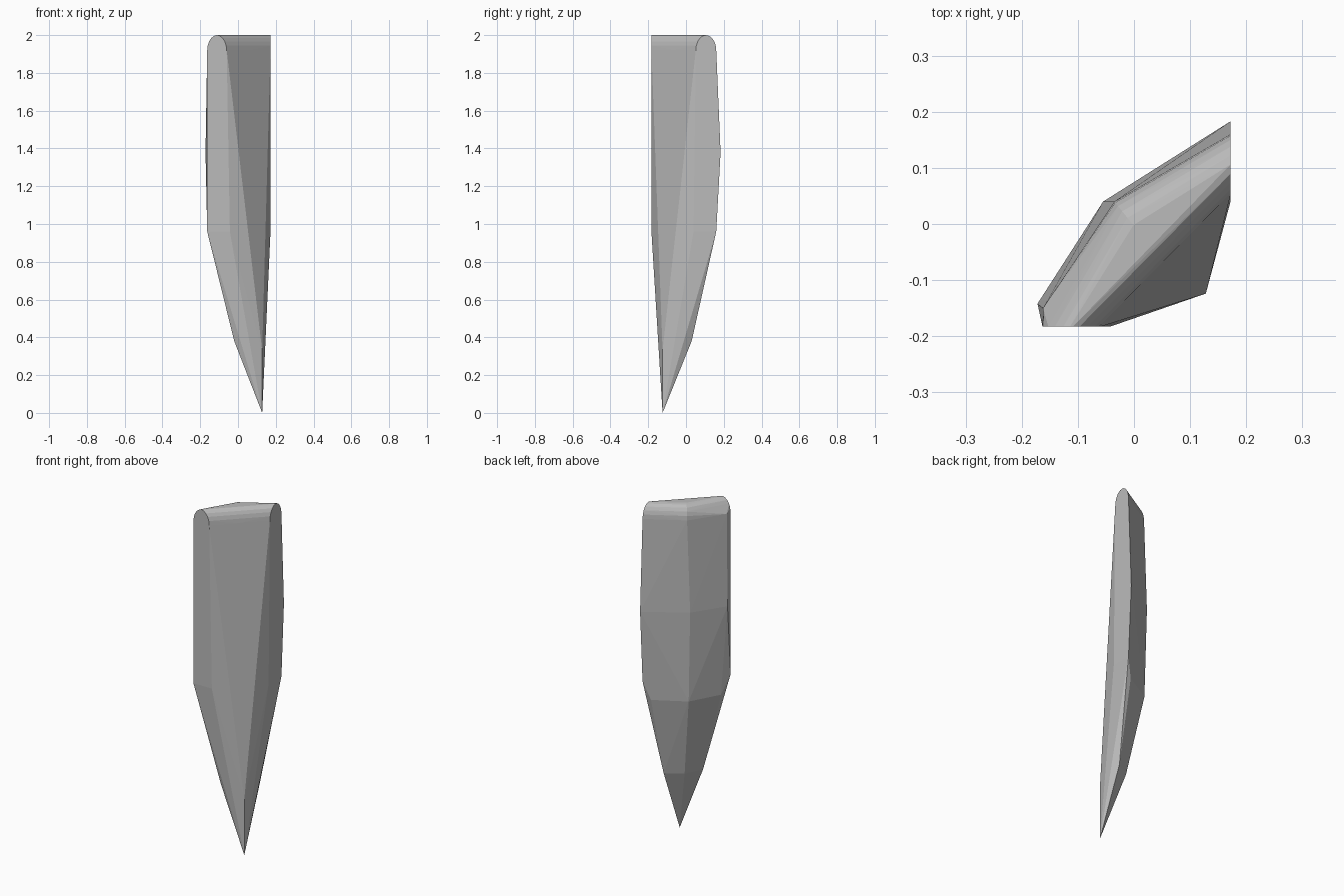
import bpy, bmesh, math
from mathutils import Vector

cube = bpy.data.objects.get("Cube")
if cube:
    bpy.data.objects.remove(cube)

SHOULDER = 1.92   # where the rounded top edge begins
ROUND = 0.054     # half thickness of the rounded edge
ARC_STEPS = 5


def arc(outer, inner, radius):
    """Rounded crest across the thickness, from outer to inner side."""
    a, b = Vector(outer), Vector(inner)
    across = (b - a).normalized()
    pts = []
    for i in range(ARC_STEPS + 1):
        t = math.pi / 2 * i / ARC_STEPS
        inset = across * radius * (1 - math.cos(t))
        z = SHOULDER + (2 - SHOULDER) * math.sin(t)
        pts += [(*(a + inset), z), (*(b - inset), z)]
    return pts


# Rounded top at the two flat ends and at the middle of the back ridge
points = arc((-0.163, -0.183), (-0.06, -0.183), ROUND)
points += arc((0.172, 0.16), (0.172, 0.052), ROUND)
points += arc((-0.035, 0.04), (0.053, -0.069), ROUND)
points += [(-0.162, -0.15, SHOULDER)]

# Sections of the bulging back and the tapering blade, by height
sections = {
    1.38: [(-0.172, -0.142), (-0.165, -0.183), (-0.055, 0.04), (0.172, 0.183)],
    0.96: [(-0.163, -0.183), (-0.043, -0.183), (0.172, 0.16), (0.172, 0.04)],
    0.85: [(-0.134, -0.135), (-0.042, 0.035), (0.135, 0.134)],
    0.38: [(-0.02, -0.13), (0.03, -0.03), (0.125, 0.03)],
    0.33: [(0.128, -0.124)],
    0.0: [(0.128, -0.124)],
}
for z, ring in sections.items():
    points += [(x, y, z) for x, y in ring]

# Convex blade skin
bm = bmesh.new()
for p in points:
    bm.verts.new(p)
bmesh.ops.remove_doubles(bm, verts=bm.verts, dist=0.0005)
hull = bmesh.ops.convex_hull(bm, input=bm.verts)
loose = [v for v in bm.verts if not v.link_faces]
bmesh.ops.delete(bm, geom=loose, context='VERTS')
bmesh.ops.dissolve_limit(bm, angle_limit=math.radians(0.5),
                         verts=bm.verts, edges=bm.edges)
bmesh.ops.recalc_face_normals(bm, faces=bm.faces)
mesh = bpy.data.meshes.new("pointed_blade")
bm.to_mesh(mesh)
bm.free()

# Plain grey material
grey = bpy.data.materials.new("plain grey")
grey.use_nodes = True
colour = (0.5, 0.5, 0.5, 1)
grey.diffuse_color = colour
grey.node_tree.nodes["Principled BSDF"].inputs["Base Color"].default_value = colour
mesh.materials.append(grey)

blade = bpy.data.objects.new("pointed_blade", mesh)
bpy.context.collection.objects.link(blade)
